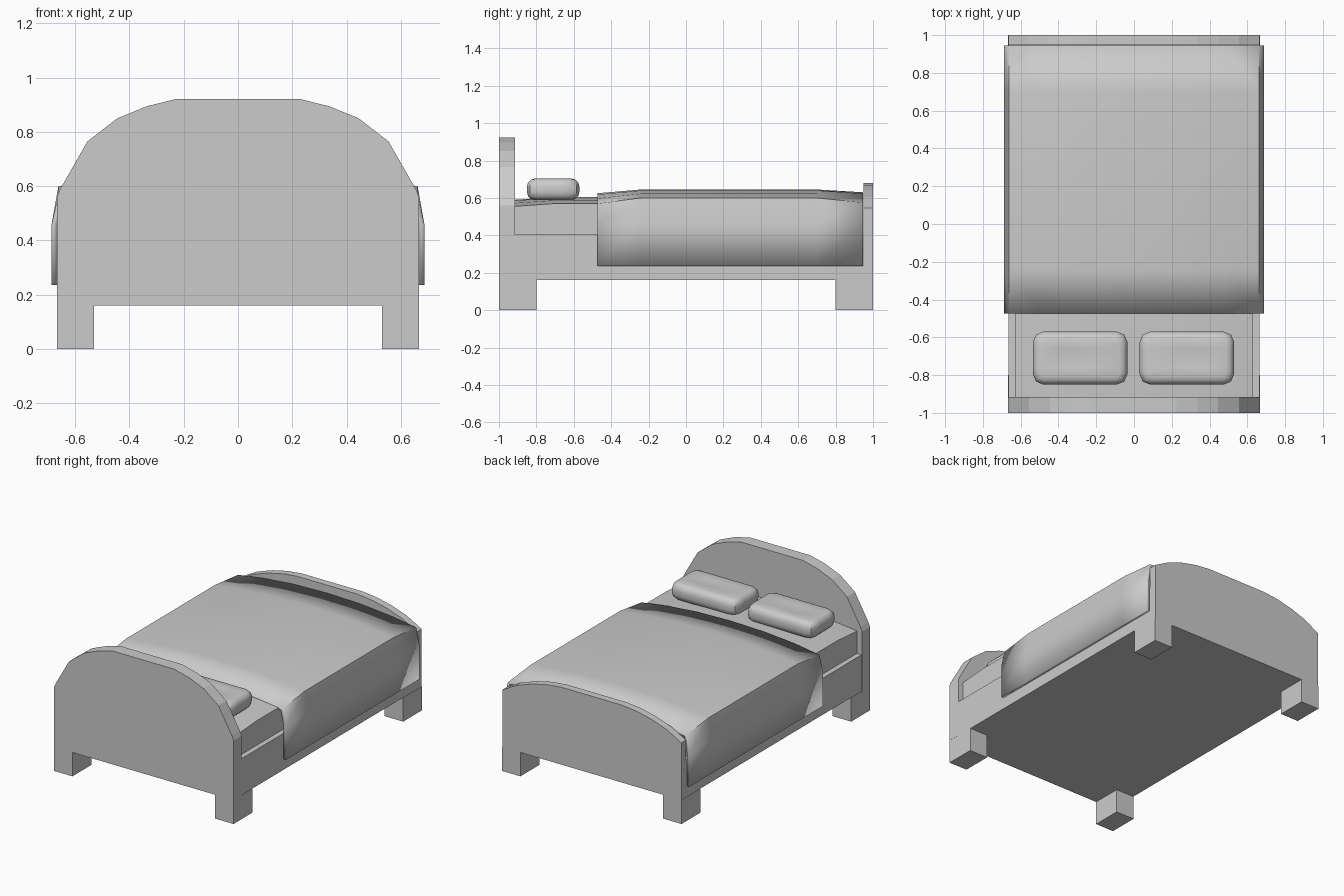
import bpy, bmesh
from mathutils import Vector, Matrix

if "Cube" in bpy.data.objects:
    bpy.data.objects.remove(bpy.data.objects["Cube"])


def finish(name, bm, smooth=False):
    bmesh.ops.recalc_face_normals(bm, faces=bm.faces[:])
    me = bpy.data.meshes.new(name)
    bm.to_mesh(me)
    bm.free()
    ob = bpy.data.objects.new(name, me)
    bpy.context.collection.objects.link(ob)
    if smooth:
        bpy.ops.object.select_all(action='DESELECT')
        ob.select_set(True)
        bpy.context.view_layer.objects.active = ob
        bpy.ops.object.shade_smooth_by_angle(angle=0.6)
    return ob


def box(name, lo, hi):
    bm = bmesh.new()
    lo, hi = Vector(lo), Vector(hi)
    bmesh.ops.create_cube(bm, size=1, matrix=Matrix.Translation((lo + hi) / 2) @ Matrix.Diagonal((*(hi - lo), 1)))
    return finish(name, bm)


def mirrored(half):
    """Right-half profile from the outside in -> full right-to-left profile."""
    return half + [(-x, z) for x, z in reversed(half) if x > 1e-6]


def loft(bm, sections, cap=False):
    """Bridge (y, profile) sections; cap also closes the ends and the bottom."""
    rings = [[bm.verts.new((x, y, z)) for x, z in prof] for y, prof in sections]
    n = len(rings[0])
    for a, b in zip(rings, rings[1:]):
        for i in range(n if cap else n - 1):
            j = (i + 1) % n
            bm.faces.new((a[i], a[j], b[j], b[i]))
    if cap:
        bm.faces.new(rings[0])
        bm.faces.new(rings[-1])


def board(name, y0, y1, half):
    bm = bmesh.new()
    prof = mirrored(half)
    loft(bm, [(y0, prof), (y1, prof)], cap=True)
    return finish(name, bm)


# Arched headboard and lower footboard
board("headboard", -1, -0.915, [(0.668, 0.16), (0.668, 0.56), (0.655, 0.59), (0.555, 0.765),
                                (0.445, 0.85), (0.335, 0.895), (0.225, 0.922)])
board("footboard", 0.95, 1, [(0.665, 0.16), (0.665, 0.545), (0.555, 0.605),
                             (0.445, 0.643), (0.335, 0.668), (0.225, 0.68)])

# Bed base and legs
box("bed_base", (-0.665, -0.915, 0.16), (0.665, 0.95, 0.405))
for sx, side in ((-1, "left"), (1, "right")):
    for sy, end in ((-1, "head"), (1, "foot")):
        xs, ys = sorted((sx * 0.53, sx * 0.667)), sorted((sy * 0.8, sy))
        box(f"{end}_{side}_leg", (xs[0], ys[0], 0), (xs[1], ys[1], 0.16))


def crown(edge_x, edge_z, mid_z):
    """Gently domed half profile from the edge to the middle."""
    h = mid_z - edge_z
    return [(edge_x, edge_z), (0.48, edge_z + 0.5 * h), (0.25, edge_z + 0.88 * h), (0, mid_z)]


# Mattress with domed top
bm = bmesh.new()
loft(bm, [(y, mirrored([(0.63, 0.4)] + crown(0.63, e, c))) for y, e, c in
          ((-0.915, 0.555, 0.59), (-0.7, 0.57, 0.605), (0.7, 0.57, 0.605), (0.945, 0.555, 0.59))], cap=True)
finish("mattress", bm, True)

# Blanket draped over both sides
bm = bmesh.new()
loft(bm, [(y, mirrored([(0.687, 0.235), (0.687, 0.46)] + crown(0.662, e, c))) for y, e, c in
          ((-0.473, 0.57, 0.625), (-0.24, 0.60, 0.645), (0.7, 0.60, 0.645), (0.945, 0.575, 0.63))])
blanket = finish("blanket", bm, True)
mod = blanket.modifiers.new("thickness", 'SOLIDIFY')
mod.thickness = 0.019
mod.offset = -1


# Pillows: rounded slabs with a sunken crease on top
def pillow(name, x, turn):
    bm = bmesh.new()
    bmesh.ops.create_cube(bm, size=1, matrix=Matrix.Diagonal((0.5, 0.28, 0.115, 1)))
    upright = [e for e in bm.edges if abs(e.verts[0].co.z - e.verts[1].co.z) > 0.05]
    bmesh.ops.bevel(bm, geom=upright, offset=0.055, segments=2, profile=0.5, affect='EDGES')
    rims = [e for e in bm.edges if abs(e.verts[0].co.z - e.verts[1].co.z) < 0.01]
    bmesh.ops.bevel(bm, geom=rims, offset=0.042, segments=3, profile=0.5, affect='EDGES')
    cuts = [((1, 0, 0), v) for v in (-0.08, 0.03, 0.08, 0.14)] + [((0, 1, 0), v) for v in (-0.05, 0, 0.05)]
    for no, v in cuts:
        bmesh.ops.bisect_plane(bm, geom=bm.verts[:] + bm.edges[:] + bm.faces[:],
                               plane_co=Vector(no) * v, plane_no=no)
    for v in bm.verts:
        if v.co.z > 0.05 and abs(v.co.y) < 0.01 and abs(v.co.x) < 0.2:
            v.co.z -= 0.012 if 0.02 < v.co.x < 0.1 else 0.004
    bm.transform(Matrix.Translation((x, -0.71, 0.646)) @ Matrix.Rotation(turn, 4, 'Z'))
    return finish(name, bm, True)


pillow("right_pillow", 0.28, 0)
pillow("left_pillow", -0.285, 3.14159265)
